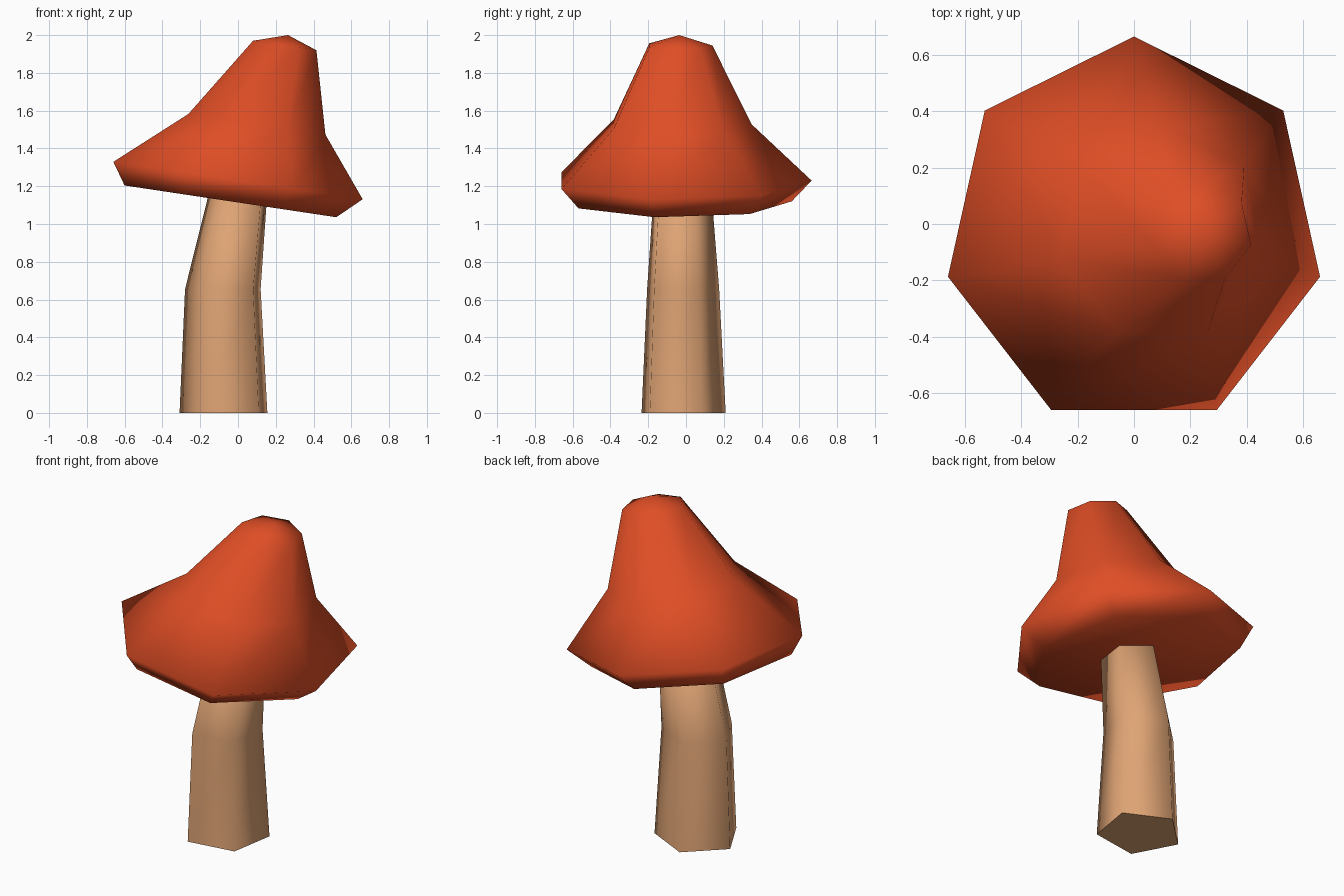
import bpy, bmesh, math

if "Cube" in bpy.data.objects:
    bpy.data.objects.remove(bpy.data.objects["Cube"])


def material(name, rgb):
    mat = bpy.data.materials.new(name)
    mat.diffuse_color = (*rgb, 1.0)
    mat.use_nodes = True
    mat.node_tree.nodes["Principled BSDF"].inputs["Base Color"].default_value = mat.diffuse_color
    return mat


def ring(bm, sides, start, cx, cy, cz, rx, ry, slope=0.0):
    """Polygon ring; slope tilts it down towards +x."""
    verts = []
    for i in range(sides):
        a = math.radians(start) + math.tau * i / sides
        dx, dy = rx * math.cos(a), ry * math.sin(a)
        verts.append(bm.verts.new((cx + dx, cy + dy, cz - slope * dx)))
    return verts


def lofted(name, sides, start, sections, mat, apex=None, slope=0.0, flat_base=False):
    """Skin a stack of rings, close the base, and close the top flat or with an apex."""
    bm = bmesh.new()
    rings = [ring(bm, sides, start, *s, slope) for s in sections]
    for low, high in zip(rings, rings[1:]):
        for i in range(sides):
            j = (i + 1) % sides
            bm.faces.new((low[i], low[j], high[j], high[i]))
    base = bm.faces.new(rings[0][::-1])
    if apex:
        tip = bm.verts.new(apex)
        for i in range(sides):
            bm.faces.new((rings[-1][i], rings[-1][(i + 1) % sides], tip))
    else:
        bm.faces.new(rings[-1])
    for f in bm.faces:
        f.smooth = True
    if flat_base:
        base.smooth = False
        for e in base.edges:
            e.smooth = False
    bmesh.ops.recalc_face_normals(bm, faces=bm.faces)
    me = bpy.data.meshes.new(name)
    bm.to_mesh(me)
    bm.free()
    me.materials.append(mat)
    obj = bpy.data.objects.new(name, me)
    bpy.context.collection.objects.link(obj)
    return obj


red = material("cap red", (0.745, 0.076, 0.019))
tan = material("stem tan", (0.73, 0.366, 0.174))

# Stem: bent five-sided column, sections are (cx, cy, cz, rx, ry)
lofted("stem", 5, -45, [
    (-0.065, -0.024, 0.0, 0.2475, 0.237),
    (-0.07, -0.025, 0.655, 0.213, 0.203),
    (0.014, -0.026, 1.2, 0.161, 0.16),
], tan, flat_base=True)

# Cap: leaning seven-sided bell with a tilted brim
lofted("cap", 7, 90, [
    (-0.04, -0.034, 1.12, 0.575, 0.594),
    (0.0, -0.032, 1.23, 0.677, 0.697),
    (0.10, -0.037, 1.528, 0.372, 0.384),
    (0.2475, -0.036, 1.945, 0.172, 0.176),
], red, apex=(0.265, -0.036, 2.0), slope=0.15)
